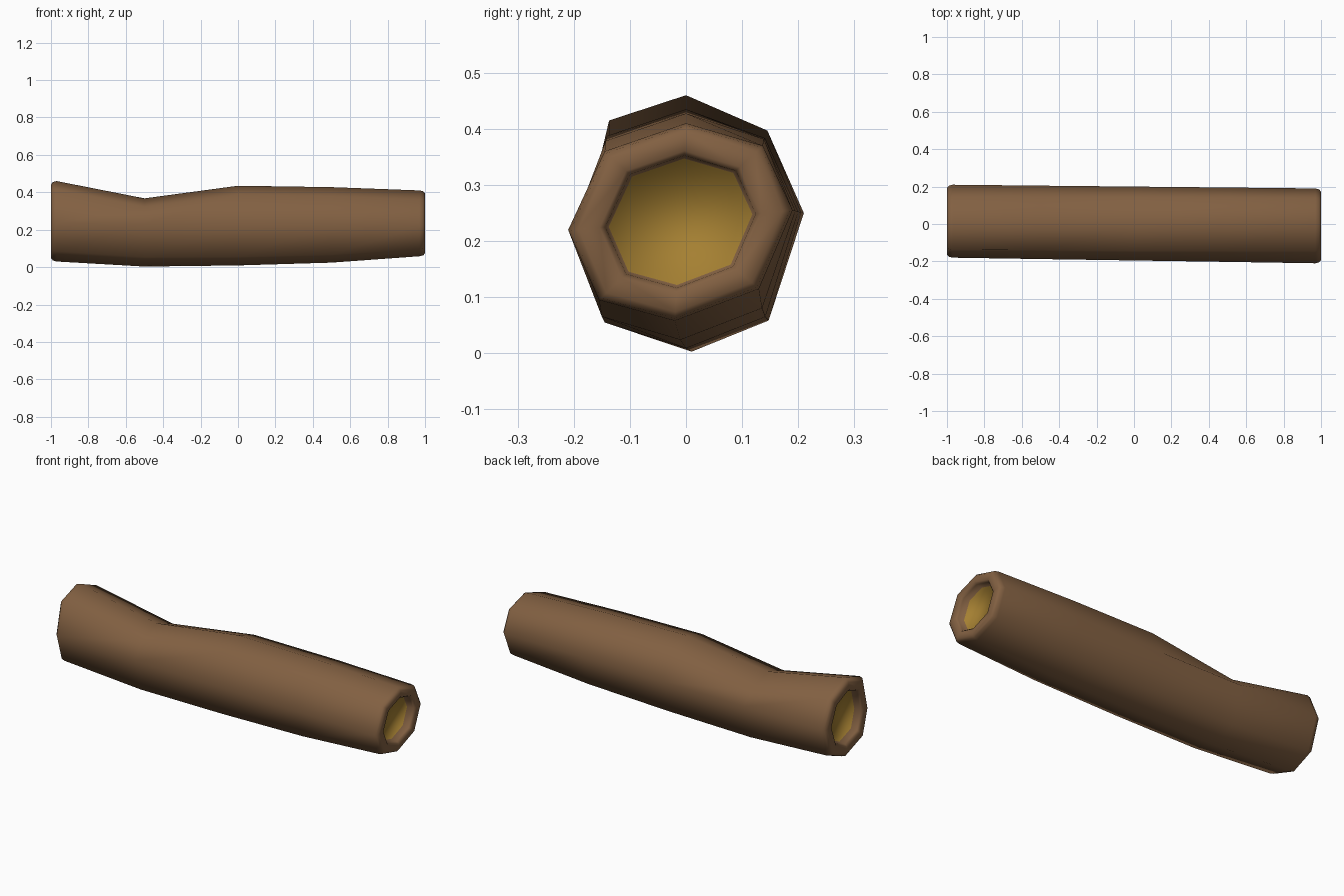
import bpy, bmesh
from mathutils import Vector

if "Cube" in bpy.data.objects:
    bpy.data.objects.remove(bpy.data.objects["Cube"])

def material(name, rgb):
    m = bpy.data.materials.new(name)
    m.diffuse_color = (*rgb, 1)
    m.use_nodes = True
    m.node_tree.nodes["Principled BSDF"].inputs["Base Color"].default_value = m.diffuse_color
    return m

# eight-sided end outlines (y, z), starting at the top
LEFT = [(0, .46), (.145, .397), (.21, .25), (.153, .085),
        (.02, .03), (-.135, .085), (-.18, .235), (-.137, .415)]
RIGHT = [(0, .41), (.137, .37), (.19, .255), (.13, .115),
         (-.02, .058), (-.155, .095), (-.21, .22), (-.145, .36)]
# stations along the log: x, top offset, bottom offset
STATIONS = [(-.5, -.08, -.034), (0, 0, -.035), (.5, .005, -.027)]
# rim: distance in from the end, scale of outline
RIM = [(.03, 1), (.01, .975), (0, .91), (0, .72), (.012, .67), (.045, .64)]
TOP, BOTTOM = (7, 0, 1), (3, 4, 5)

def end_ring(sign, inset, scale):
    pts = [Vector((0, y, z)) for y, z in (RIGHT if sign > 0 else LEFT)]
    c = sum(pts, Vector()) / 8
    return [Vector((sign * (1 - inset), *(c + (p - c) * scale)[1:])) for p in pts]

def middle_ring(x, dtop, dbottom):
    t = (x + 1) / 2
    ring = []
    for i, (a, b) in enumerate(zip(LEFT, RIGHT)):
        dz = dtop if i in TOP else dbottom if i in BOTTOM else 0
        ring.append(Vector((x, a[0] + (b[0] - a[0]) * t, a[1] + (b[1] - a[1]) * t + dz)))
    return ring

# log: rings from the left recess to the right recess
rings = [end_ring(-1, *r) for r in reversed(RIM)]
rings += [middle_ring(*s) for s in STATIONS]
rings += [end_ring(1, *r) for r in RIM]

bm = bmesh.new()
loops = [[bm.verts.new(p) for p in r] for r in rings]
for a, b in zip(loops, loops[1:]):
    for i in range(8):
        j = (i + 1) % 8
        bm.faces.new((a[i], a[j], b[j], b[i]))
# pale wood inside both ends
for loop in (loops[0], loops[-1]):
    bm.faces.new(loop).material_index = 1
bmesh.ops.recalc_face_normals(bm, faces=bm.faces)
for f in bm.faces:
    f.smooth = True
mesh = bpy.data.meshes.new("log")
bm.to_mesh(mesh)
bm.free()
mesh.materials.append(material("bark brown", (.223, .117, .054)))
mesh.materials.append(material("wood yellow", (.376, .216, .032)))
bpy.context.collection.objects.link(bpy.data.objects.new("log", mesh))
